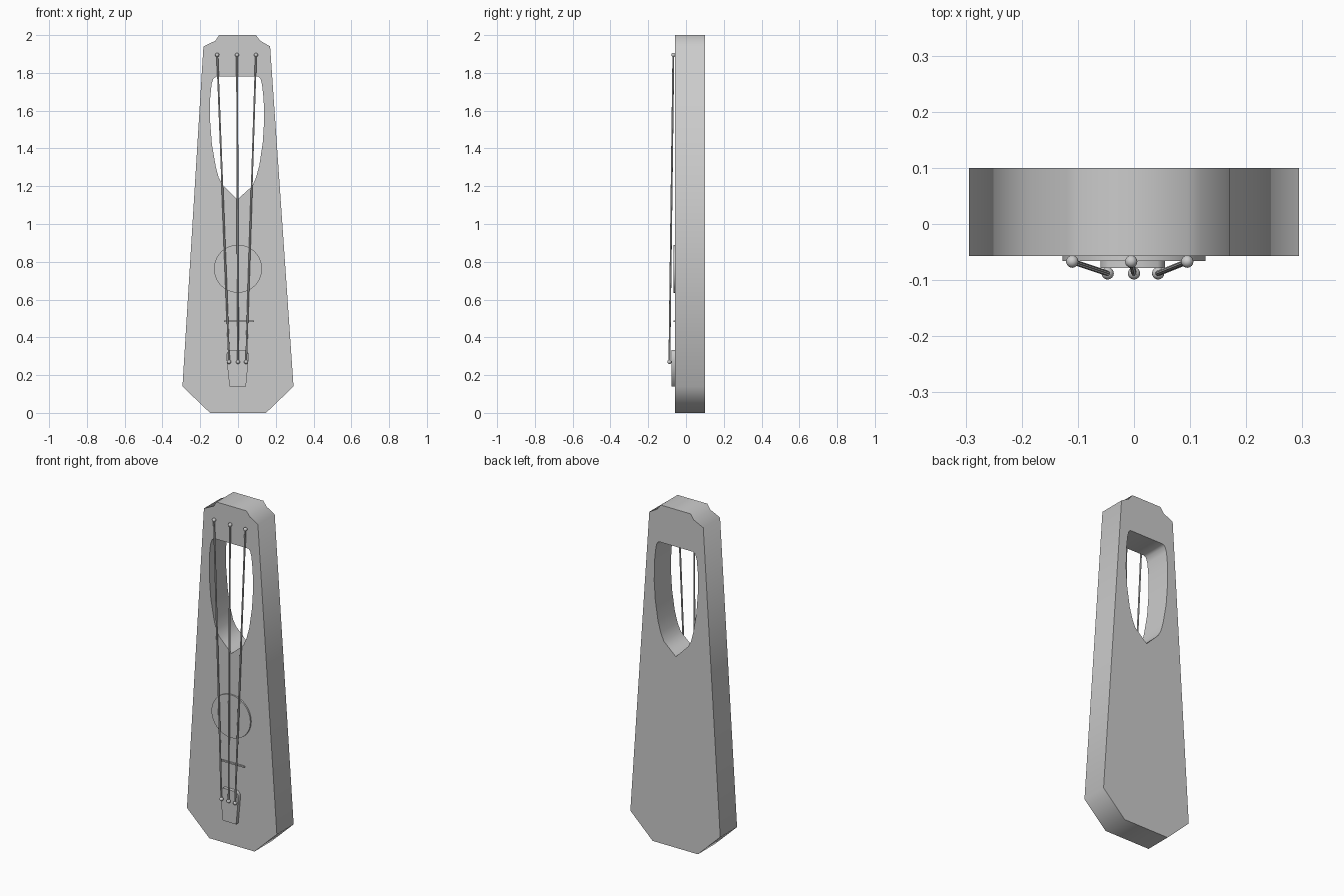
import bpy
import math
from mathutils import Vector

cube = bpy.data.objects.get("Cube")
if cube:
    bpy.data.objects.remove(cube, do_unlink=True)

grey = bpy.data.materials.new("plain_grey")
grey.use_nodes = True
grey.diffuse_color = (0.6, 0.6, 0.6, 1)
grey.node_tree.nodes["Principled BSDF"].inputs["Base Color"].default_value = (0.6, 0.6, 0.6, 1)


def plate(name, outlines, front, back):
    """Filled x-z outlines (inner ones cut holes), extruded from front to back in y."""
    curve = bpy.data.curves.new(name, "CURVE")
    curve.dimensions = "2D"
    curve.fill_mode = "BOTH"
    curve.extrude = (back - front) / 2
    for outline in outlines:
        spline = curve.splines.new("POLY")
        spline.points.add(len(outline) - 1)
        for point, (x, z) in zip(spline.points, outline):
            point.co = (x, z, 0, 1)
        spline.use_cyclic_u = True
    obj = bpy.data.objects.new(name, curve)
    bpy.context.collection.objects.link(obj)
    obj.location.y = (front + back) / 2
    obj.rotation_euler.x = math.pi / 2
    bpy.ops.object.select_all(action="DESELECT")
    obj.select_set(True)
    bpy.context.view_layer.objects.active = obj
    bpy.ops.object.convert(target="MESH")
    obj = bpy.context.object
    obj.data.materials.clear()
    obj.data.materials.append(grey)
    return obj


def finish(name):
    obj = bpy.context.object
    obj.name = name
    obj.data.materials.append(grey)
    bpy.ops.object.shade_smooth_by_angle(angle=math.radians(40))


def string(name, start, end):
    """Thin string with a round peg at each end."""
    a, b = Vector(start), Vector(end)
    bpy.ops.mesh.primitive_cylinder_add(vertices=8, radius=0.005, depth=(b - a).length,
                                        location=(a + b) / 2)
    bpy.context.object.rotation_euler = (b - a).to_track_quat("Z", "Y").to_euler()
    finish(name)
    for spot, end_name in ((a, "lower_peg"), (b, "upper_peg")):
        bpy.ops.mesh.primitive_uv_sphere_add(segments=16, ring_count=8, radius=0.011, location=spot)
        finish(name + "_" + end_name)


# Tapered body with a pointed opening
body = [(-0.148, 0), (0.148, 0), (0.294, 0.14), (0.17, 1.94), (0.118, 1.97), (0.095, 2.0),
        (-0.1, 2.0), (-0.12, 1.97), (-0.183, 1.94), (-0.294, 0.14)]
opening = [(-0.003, 1.13), (0.075, 1.2), (0.095, 1.245), (0.113, 1.31), (0.131, 1.43),
           (0.138, 1.54), (0.136, 1.66), (0.127, 1.74), (0.119, 1.77), (0.107, 1.78),
           (-0.115, 1.78), (-0.13, 1.77), (-0.14, 1.74), (-0.148, 1.66), (-0.148, 1.55),
           (-0.138, 1.42), (-0.117, 1.3), (-0.102, 1.245), (-0.083, 1.21)]
plate("body", [body, opening], -0.057, 0.1)

# Sound disc, bridge and tailpiece on the front
ring = [i * math.tau / 48 for i in range(48)]
plate("sound_disc", [[(0.127 * math.cos(t), 0.763 + 0.127 * math.sin(t)) for t in ring]],
      -0.066, -0.057)
plate("bridge", [[(-0.075, 0.481), (0.085, 0.481), (0.085, 0.489), (-0.075, 0.489)]],
      -0.066, -0.057)
plate("tailpiece", [[(-0.045, 0.14), (0.042, 0.14), (0.055, 0.28), (0.055, 0.315),
                     (0.042, 0.332), (-0.046, 0.332), (-0.06, 0.315), (-0.06, 0.28)]],
      -0.078, -0.057)

# Three strings
for side, low, high in (("right", -0.047, -0.11), ("middle", 0, -0.005), ("left", 0.043, 0.095)):
    string(side + "_string", (low, -0.088, 0.27), (high, -0.067, 1.895))
